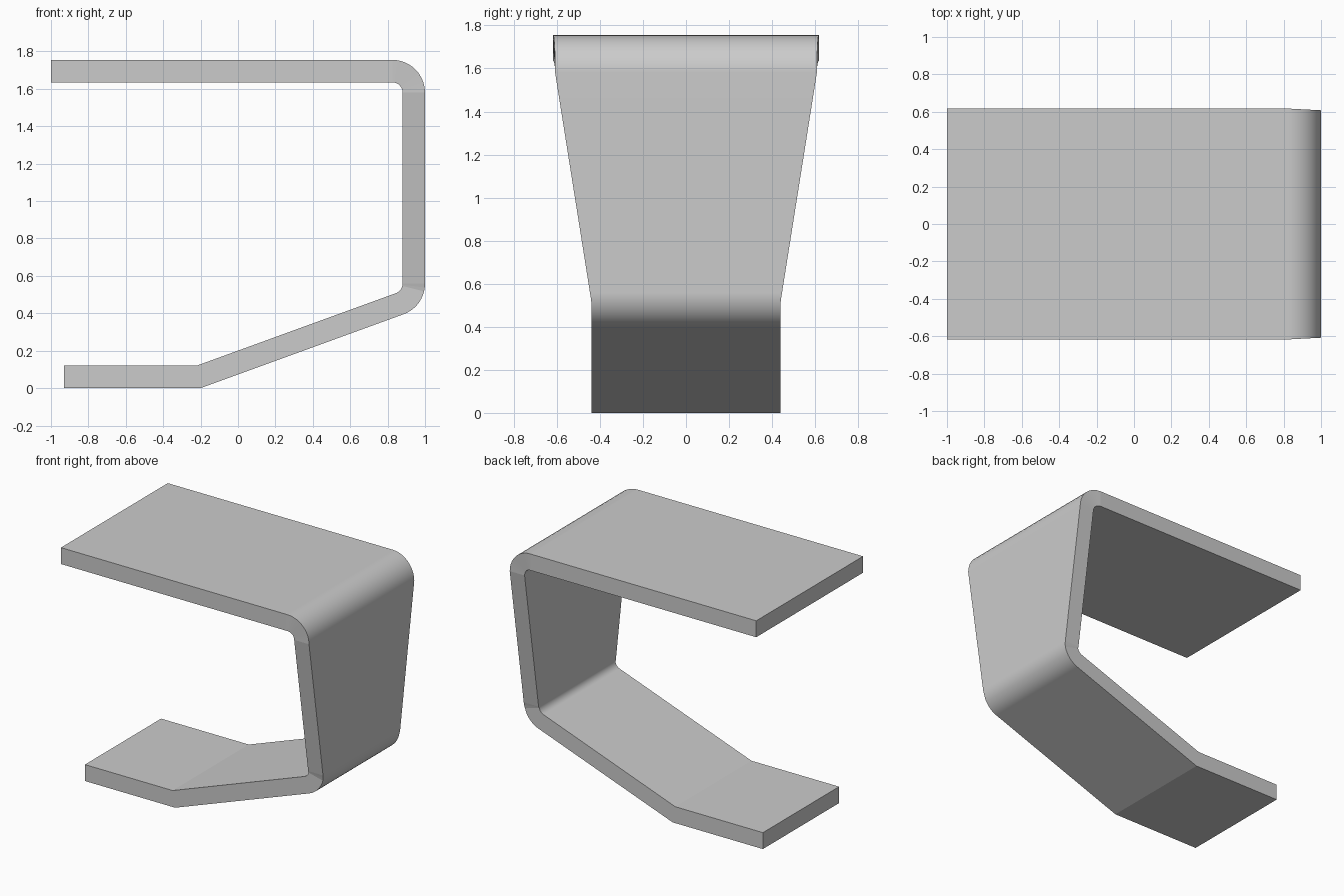
import bpy, bmesh
from math import radians, sin, cos, tan

cube = bpy.data.objects.get("Cube")
if cube:
    bpy.data.objects.remove(cube, do_unlink=True)

THICK, OUTER_R = 0.12, 0.175
TOP, RIGHT, SLOPE = 1.755, 1.0, radians(20)
INNER_R = OUTER_R - THICK
WIDE, MID, NARROW = 0.617, 0.608, 0.44
SEGMENTS = 10
bend_x = RIGHT - OUTER_R
kink_x = -0.2

stations = []  # (outer point, inner point, half width)


def bend(cz, start, end, half_width):
    """Add the cross-sections of one rounded corner."""
    for i in range(SEGMENTS + 1):
        a = start + (end - start) * i / SEGMENTS
        outer = (bend_x + OUTER_R * cos(a), cz + OUTER_R * sin(a))
        inner = (bend_x + INNER_R * cos(a), cz + INNER_R * sin(a))
        stations.append((outer, inner, half_width(outer)))


# Flat top, then the upper bend
stations.append(((-1, TOP), (-1, TOP - THICK), WIDE))
bend(TOP - OUTER_R, radians(90), 0,
     lambda p: WIDE - (WIDE - MID) * (p[0] - bend_x) / OUTER_R)

# Tapering upright into the lower bend, tangent to the sloping part
low_z = ((bend_x - kink_x) * sin(SLOPE) + OUTER_R) / cos(SLOPE)
taper = (MID - NARROW) / (TOP - OUTER_R - 0.52)
bend(low_z, 0, SLOPE - radians(90),
     lambda p: max(NARROW, NARROW + taper * (p[1] - 0.52)))

# Sloping part and flat foot
stations.append(((kink_x, 0), (kink_x - THICK * tan(SLOPE / 2), THICK), NARROW))
stations.append(((-0.93, 0), (-0.93, THICK), NARROW))

# Skin the cross-sections into one bent plate
bm = bmesh.new()
rings = []
for (ox, oz), (ix, iz), w in stations:
    rings.append([bm.verts.new(p) for p in
                  ((ox, -w, oz), (ox, w, oz), (ix, w, iz), (ix, -w, iz))])
for a, b in zip(rings, rings[1:]):
    for j in range(4):
        k = (j + 1) % 4
        bm.faces.new((a[j], a[k], b[k], b[j]))
bm.faces.new(rings[0])
bm.faces.new(rings[-1])
bmesh.ops.recalc_face_normals(bm, faces=bm.faces)
mesh = bpy.data.meshes.new("bent_plate")
bm.to_mesh(mesh)
bm.free()

plate = bpy.data.objects.new("bent_plate", mesh)
bpy.context.collection.objects.link(plate)

# Plain grey finish
grey = bpy.data.materials.new("plain_grey")
grey.use_nodes = True
colour = (0.6, 0.6, 0.6, 1)
grey.diffuse_color = colour
grey.node_tree.nodes["Principled BSDF"].inputs["Base Color"].default_value = colour
mesh.materials.append(grey)

# Smooth bends, flat sides
bpy.ops.object.select_all(action="DESELECT")
plate.select_set(True)
bpy.context.view_layer.objects.active = plate
bpy.ops.object.shade_smooth_by_angle(angle=radians(15))
for face in mesh.polygons:
    if abs(face.normal.y) > 0.5:
        face.use_smooth = False
weighted = plate.modifiers.new("even_shading", "WEIGHTED_NORMAL")
weighted.keep_sharp = True
